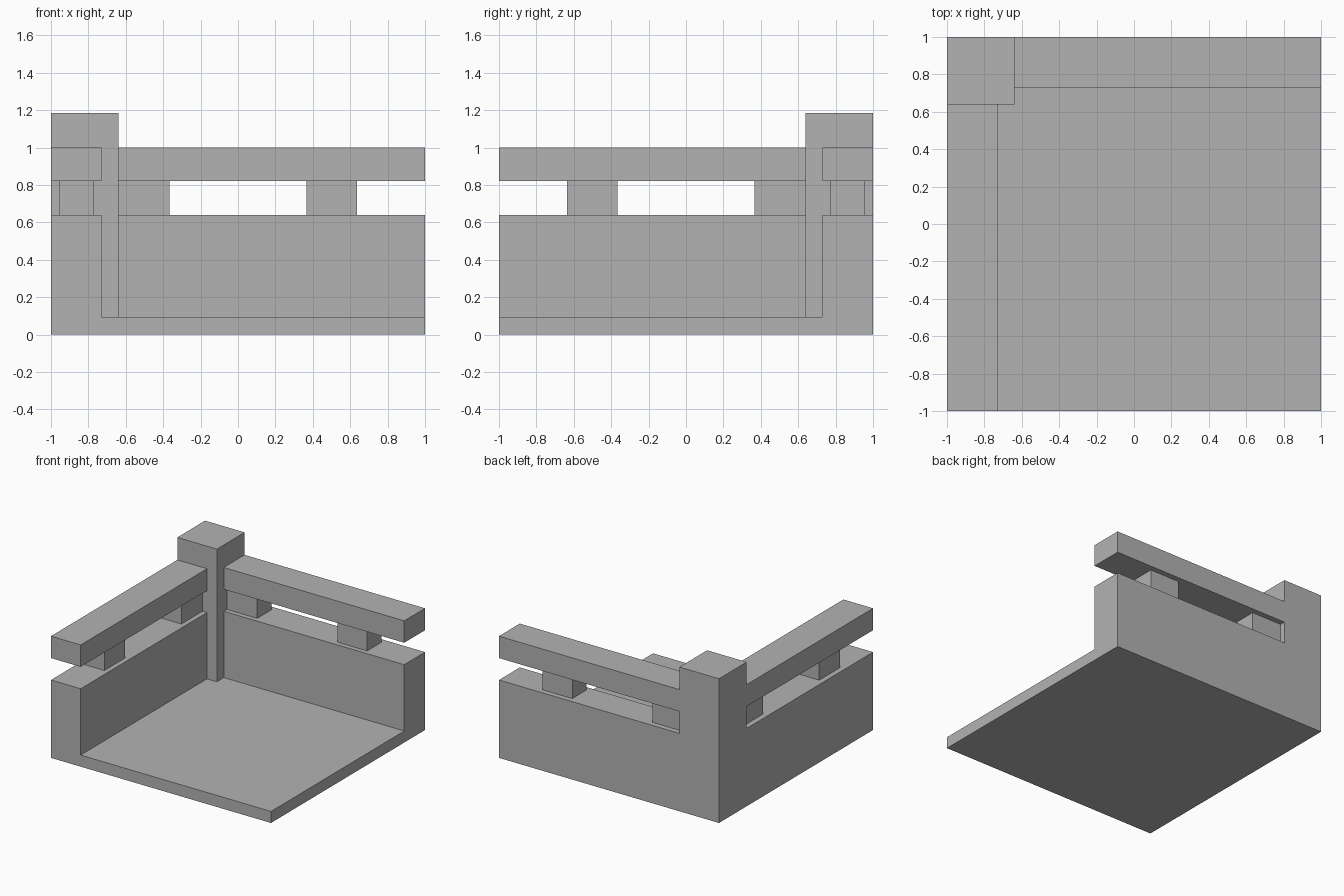
import bpy
import bmesh
from mathutils import Vector

cube = bpy.data.objects.get("Cube")
if cube:
    bpy.data.objects.remove(cube, do_unlink=True)

# Single stone grey
stone = bpy.data.materials.new("stone_grey")
stone.use_nodes = True
grey = (0.45, 0.45, 0.45, 1)
stone.diffuse_color = grey
stone.node_tree.nodes["Principled BSDF"].inputs["Base Color"].default_value = grey


def box(name, low, high):
    """Flat-shaded box between two opposite corners."""
    low, high = Vector(low), Vector(high)
    bm = bmesh.new()
    bmesh.ops.create_cube(bm, size=1)
    bmesh.ops.scale(bm, vec=high - low, verts=bm.verts)
    bmesh.ops.translate(bm, vec=(low + high) / 2, verts=bm.verts)
    mesh = bpy.data.meshes.new(name)
    bm.to_mesh(mesh)
    bm.free()
    mesh.materials.append(stone)
    obj = bpy.data.objects.new(name, mesh)
    bpy.context.collection.objects.link(obj)


FLOOR = 0.095     # floor slab top
WALL = 0.64       # wall top
RAIL = 0.82       # rail underside
RAIL_TOP = 1.0
POST_TOP = 1.185
POST = 0.64       # inner face of the corner post
INNER = 0.73      # inner face of walls and rails

# Floor and corner post
box("floor", (-1, -1, 0), (1, 1, FLOOR))
box("corner_post", (-1, POST, FLOOR), (-POST, 1, POST_TOP))


def back_box(name, x0, x1, y0, y1, z0, z1):
    box("back_" + name, (x0, y0, z0), (x1, y1, z1))


def side_box(name, x0, x1, y0, y1, z0, z1):
    # Same part reflected across the diagonal through the post
    box("right_" + name, (-y1, -x1, z0), (-y0, -x0, z1))


# Two matching parapets: wall, handrail and the blocks between them
for part in (back_box, side_box):
    part("wall", -POST, 1, INNER, 1, FLOOR, WALL)
    part("rail", -POST, 1, INNER, 1, RAIL, RAIL_TOP)
    part("inner_block", -POST, -0.365, 0.77, 0.955, WALL, RAIL)
    part("outer_block", 0.365, 0.635, 0.77, 0.955, WALL, RAIL)
